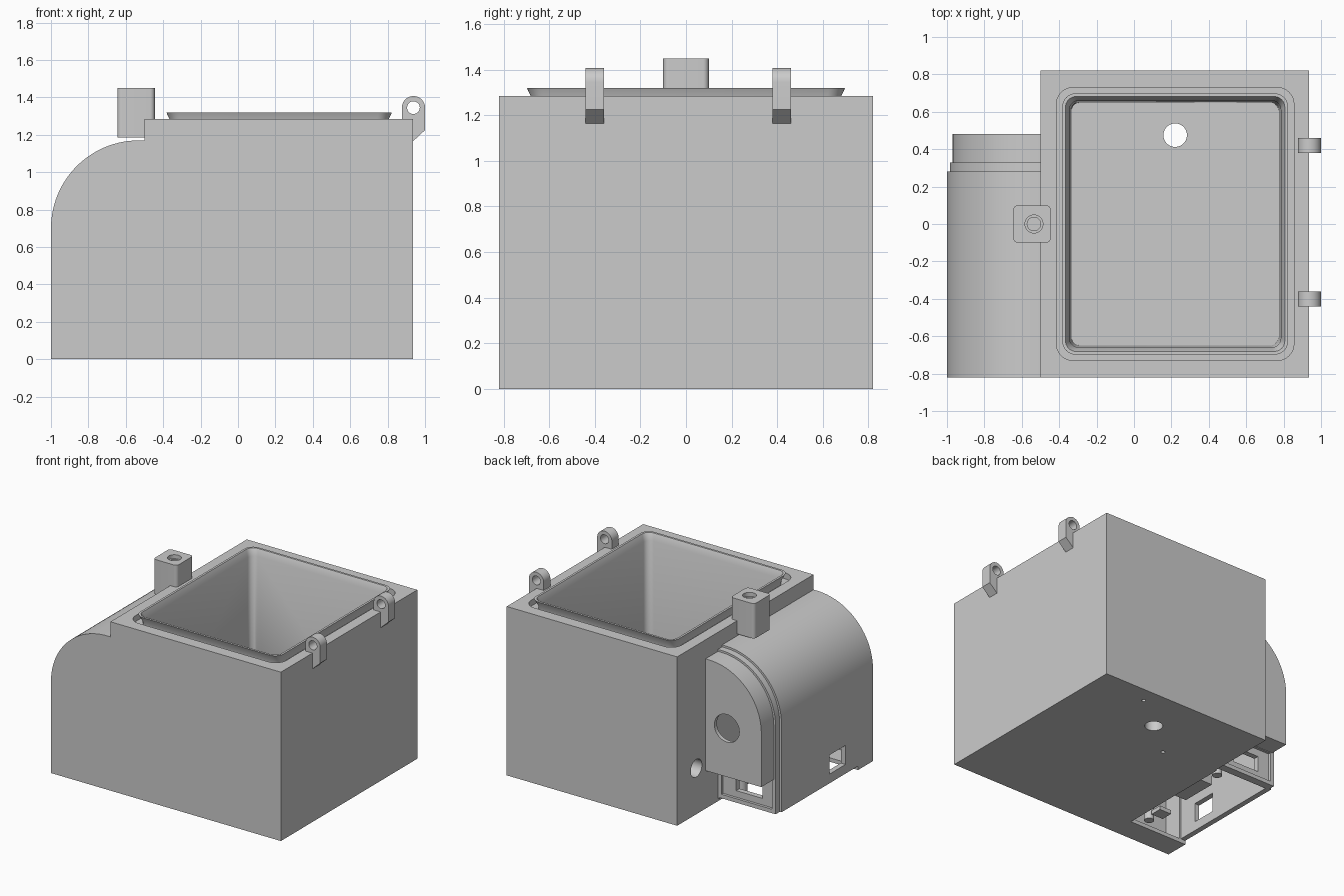
import bpy, bmesh, math
from mathutils import Vector

cube = bpy.data.objects.get("Cube")
if cube:
    bpy.data.objects.remove(cube, do_unlink=True)

grey = bpy.data.materials.new("plain_grey")
grey.use_nodes = True
grey.diffuse_color = (0.6, 0.6, 0.6, 1)
grey.node_tree.nodes["Principled BSDF"].inputs["Base Color"].default_value = (0.6, 0.6, 0.6, 1)


def loft(name, rings):
    """Solid skinned through rings of equal point count."""
    bm = bmesh.new()
    loops = [[bm.verts.new(p) for p in ring] for ring in rings]
    n = len(loops[0])
    for a, b in zip(loops, loops[1:]):
        for i in range(n):
            j = (i + 1) % n
            bm.faces.new((a[i], a[j], b[j], b[i]))
    bm.faces.new(loops[0])
    bm.faces.new(loops[-1])
    bmesh.ops.recalc_face_normals(bm, faces=bm.faces)
    mesh = bpy.data.meshes.new(name)
    bm.to_mesh(mesh)
    bm.free()
    ob = bpy.data.objects.new(name, mesh)
    bpy.context.collection.objects.link(ob)
    mesh.materials.append(grey)
    return ob


def extrude_y(name, outline, y0, y1):
    return loft(name, [[(x, y, z) for x, z in outline] for y in (y0, y1)])


def box(name, x0, x1, y0, y1, z0, z1):
    return extrude_y(name, [(x0, z0), (x1, z0), (x1, z1), (x0, z1)], y0, y1)


def cylinder(name, centre, axis, radius, length, sides=40):
    turn = Vector(axis).to_track_quat('Z', 'Y')
    rings = []
    for h in (-length / 2, length / 2):
        rings.append([turn @ Vector((radius * math.cos(t), radius * math.sin(t), h)) + Vector(centre)
                      for t in (math.tau * i / sides for i in range(sides))])
    return loft(name, rings)


def round_rect(cx, hx, hy, r, z, steps=8):
    pts = []
    for k, (sx, sy) in enumerate([(1, 1), (-1, 1), (-1, -1), (1, -1)]):
        for i in range(steps + 1):
            t = math.pi / 2 * (k + i / steps)
            pts.append((cx + sx * (hx - r) + r * math.cos(t), sy * (hy - r) + r * math.sin(t), z))
    return pts


def combine(ob, other, operation):
    """Apply a boolean and drop the helper."""
    other.hide_render = True
    mod = ob.modifiers.new("join", 'BOOLEAN')
    mod.operation, mod.object, mod.solver = operation, other, 'EXACT'
    graph = bpy.context.evaluated_depsgraph_get()
    mesh = bpy.data.meshes.new_from_object(ob.evaluated_get(graph))
    ob.modifiers.clear()
    ob.data = mesh
    bpy.data.objects.remove(other, do_unlink=True)


def cut(ob, other):
    combine(ob, other, 'DIFFERENCE')


def add(ob, other):
    combine(ob, other, 'UNION')


def hood(inset, z0, x_in):
    """Side compartment profile with its rounded shoulder."""
    r = 0.47 - inset
    arc = [(-0.53 - r * math.cos(t), 0.7 + r * math.sin(t))
           for t in (math.pi / 2 * i / 28 for i in range(29))]
    return [(x_in, z0), (-1 + inset, z0)] + arc + [(x_in, 1.17 - inset)]


# Main body with the stepped side compartment
body = box("container_body", -0.5, 0.935, -0.82, 0.82, 0, 1.285)
add(body, extrude_y("hood_outer", hood(0, 0, -0.45), -0.82, 0.28))
add(body, extrude_y("hood_step", hood(0.015, 0.02, -0.45), 0.2, 0.33))
add(body, extrude_y("hood_cap", hood(0.03, 0.29, -0.45), 0.25, 0.48))

# Hollow compartment, open underneath
cut(body, extrude_y("hollow_front", hood(0.05, 0.03, -0.51), -0.79, -0.6))
cut(body, extrude_y("hollow_main", hood(0.04, -0.1, -0.51), -0.64, 0.27))
cut(body, extrude_y("hollow_cap", hood(0.06, 0.32, -0.51), 0.2, 0.45))
cut(body, box("raised_edge", -1.1, -0.51, -0.64, 0.6, -0.1, 0.03))

# Compartment openings
cut(body, box("side_window", -1.1, -0.9, -0.49, -0.3, 0.1, 0.245))
cut(body, cylinder("cap_hole", (-0.68, 0.46, 0.66), (0, 1, 0), 0.105, 0.12))
cut(body, box("socket_recess", -0.955, -0.53, 0.31, 0.4, 0.06, 0.285))
cut(body, box("socket_opening", -0.86, -0.64, 0.2, 0.4, 0.11, 0.23))

# Seal groove, flared lip and tank cavity
MID = 0.22
cut(body, loft("seal_groove", [round_rect(MID, 0.635, 0.73, 0.09, z) for z in (1.24, 1.4)]))
add(body, loft("flared_lip", [round_rect(MID, 0.575, 0.67, 0.06, 1.2),
                              round_rect(MID, 0.58, 0.675, 0.06, 1.27),
                              round_rect(MID, 0.603, 0.698, 0.07, 1.32)]))
cut(body, loft("tank_cavity", [round_rect(MID, 0.555, 0.65, 0.05, 0.08),
                               round_rect(MID, 0.565, 0.66, 0.05, 1.27),
                               round_rect(MID, 0.595, 0.69, 0.06, 1.34)]))

# Drain, screw holes and pipe hole
cut(body, cylinder("drain_hole", (MID, 0.475, 0), (0, 0, 1), 0.063, 0.4))
for x, y in ((0.5, 0.7), (-0.06, 0.24)):
    cut(body, cylinder("screw_hole", (x, y, 0), (0, 0, 1), 0.014, 0.1, 16))
cut(body, cylinder("pipe_hole", (-0.45, 0.59, 0.35), (1, 0, 0), 0.067, 0.4))

# Latch tower
tower = loft("latch_tower", [round_rect(-0.545, 0.1, 0.1, 0.025, z) for z in (1.185, 1.45)])
cut(tower, cylinder("tower_bore", (-0.535, 0, 1.45), (0, 0, 1), 0.048, 0.06))
cut(tower, cylinder("tower_inner_bore", (-0.535, 0, 1.42), (0, 0, 1), 0.036, 0.3))

# Hinge knuckles
parts = [body, tower]
ring = [(0.938 + 0.062 * math.cos(t), 1.345 + 0.062 * math.sin(t))
        for t in (math.pi * i / 20 for i in range(21))]
outline = ring + [(0.876, 1.28), (0.93, 1.28), (0.93, 1.16), (1.0, 1.225)]
for name, y in (("hinge_front", -0.4), ("hinge_back", 0.42)):
    hinge = extrude_y(name, outline, y - 0.04, y + 0.04)
    cut(hinge, cylinder("pin_hole", (0.938, y, 1.345), (0, 1, 0), 0.034, 0.2, 32))
    parts.append(hinge)

# Fittings inside the compartment
parts.append(box("inner_mount", -0.72, -0.505, -0.3, -0.02, 0.1, 0.4))
parts.append(box("inner_bracket", -0.72, -0.62, -0.55, -0.46, 0.06, 0.09))
for i, (x, y) in enumerate(((-0.64, -0.6), (-0.6, 0.18))):
    parts.append(cylinder(f"inner_post_{i + 1}", (x, y, 0.2), (0, 0, 1), 0.035, 0.32, 24))

bpy.ops.object.select_all(action='DESELECT')
for ob in parts:
    ob.select_set(True)
bpy.context.view_layer.objects.active = body
bpy.ops.object.shade_smooth_by_angle(angle=math.radians(30))
